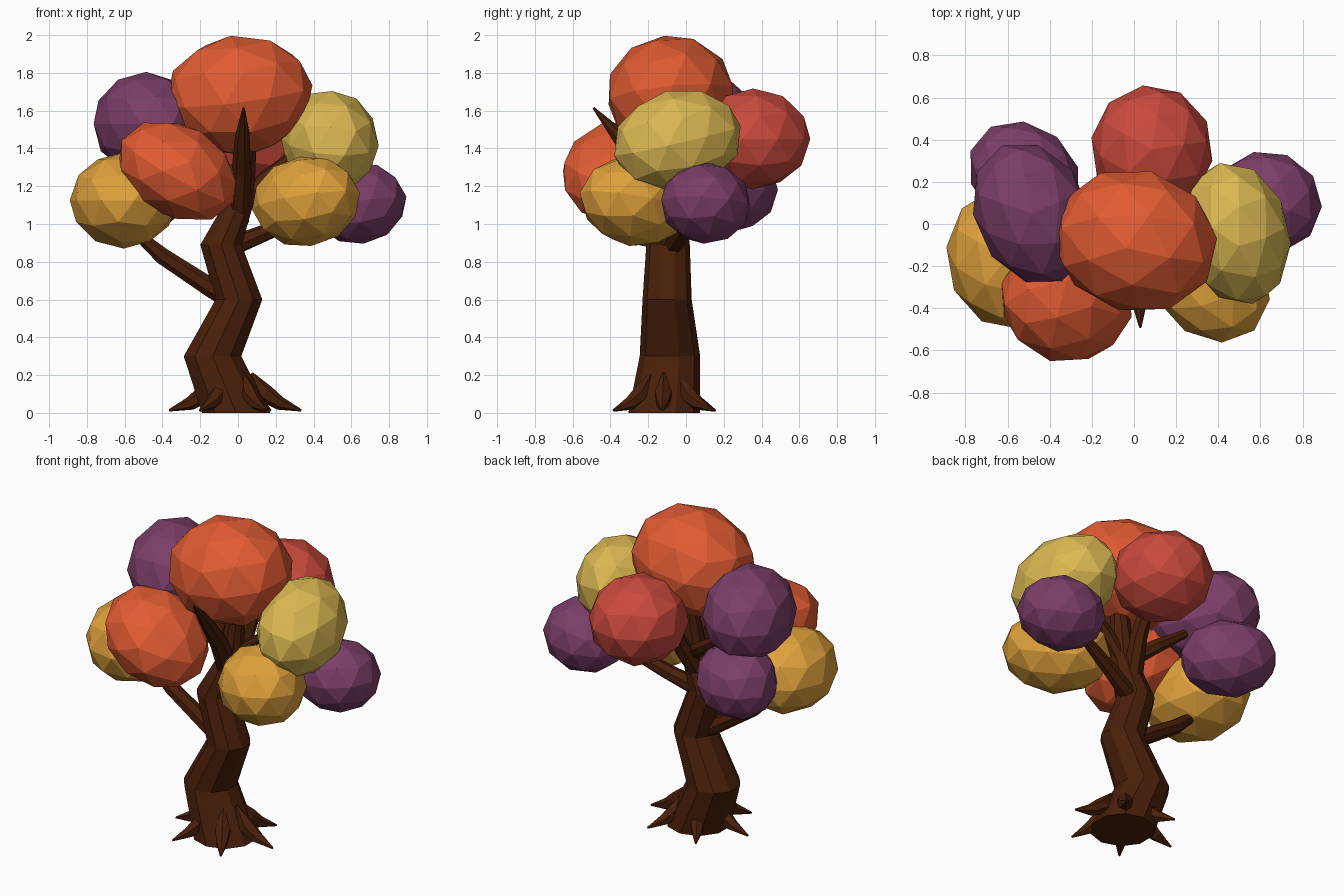
import bpy, bmesh, math
from mathutils import Vector, Matrix, Euler

cube = bpy.data.objects.get("Cube")
if cube:
    bpy.data.objects.remove(cube, do_unlink=True)


def material(name, rgb):
    mat = bpy.data.materials.new(name)
    mat.use_nodes = True
    color = (*rgb, 1)
    mat.diffuse_color = color
    bsdf = mat.node_tree.nodes["Principled BSDF"]
    bsdf.inputs["Base Color"].default_value = color
    bsdf.inputs["Roughness"].default_value = 0.9
    return mat


bark = material("bark_brown", (0.068, 0.014, 0.003))
orange = material("leaf_orange", (0.75, 0.105, 0.032))
amber = material("leaf_amber", (0.75, 0.36, 0.045))
yellow = material("leaf_yellow", (0.71, 0.48, 0.085))
red = material("leaf_red", (0.59, 0.067, 0.046))
purple = material("leaf_purple", (0.2, 0.048, 0.14))


def finish(name, bm, mat):
    bmesh.ops.recalc_face_normals(bm, faces=bm.faces)
    mesh = bpy.data.meshes.new(name)
    bm.to_mesh(mesh)
    bm.free()
    mesh.materials.append(mat)
    obj = bpy.data.objects.new(name, mesh)
    bpy.context.collection.objects.link(obj)


def tube(name, path, radii, sides, level=False):
    """Faceted tube through the path; level keeps every ring horizontal."""
    bm = bmesh.new()
    points = [Vector(p) for p in path]
    rings = []
    for i, (p, r) in enumerate(zip(points, radii)):
        along = points[min(i + 1, len(points) - 1)] - points[max(i - 1, 0)]
        turn = Matrix() if level else along.to_track_quat("Z", "Y").to_matrix().to_4x4()
        ring = []
        for k in range(sides):
            a = math.tau * (k + 0.5) / sides
            ring.append(bm.verts.new(p + turn @ Vector((r * math.cos(a), r * math.sin(a), 0))))
        rings.append(ring)
    for low, high in zip(rings, rings[1:]):
        for k in range(sides):
            n = (k + 1) % sides
            bm.faces.new((low[k], low[n], high[n], high[k]))
    bm.faces.new(rings[0][::-1])
    bm.faces.new(rings[-1])
    finish(name, bm, bark)


def foliage(name, center, size, tilt, mat):
    """Flat-faced ellipsoid clump of leaves."""
    bm = bmesh.new()
    bmesh.ops.create_icosphere(bm, subdivisions=2, radius=1.02)
    turn = Euler([math.radians(t) for t in tilt]).to_matrix().to_4x4()
    bm.transform(Matrix.Translation(center) @ turn @ Matrix.Diagonal((*size, 1)))
    finish(name, bm, mat)


# Crooked trunk
tube("trunk",
     [(-0.01, -0.115, 0), (-0.135, -0.085, 0.3), (0.005, -0.1, 0.6),
      (-0.09, -0.095, 0.89), (0.01, -0.09, 1.12), (0.045, -0.08, 1.42)],
     [0.19, 0.16, 0.13, 0.115, 0.08, 0.055], 10, level=True)

# Branches reaching into the foliage
tube("low_right_branch",
     [(0, -0.1, 0.58), (-0.14, -0.1, 0.66), (-0.4, -0.1, 0.83), (-0.56, -0.1, 0.97)],
     [0.06, 0.052, 0.045, 0.025], 7)
tube("side_left_branch",
     [(-0.06, -0.08, 0.87), (0.16, -0.02, 0.96), (0.5, 0.06, 1.1)],
     [0.055, 0.045, 0.025], 7)
tube("upper_left_branch",
     [(0.0, -0.08, 1.08), (0.14, -0.08, 1.24), (0.36, -0.05, 1.42)],
     [0.05, 0.04, 0.02], 7)
tube("upper_right_branch",
     [(0, -0.06, 1.1), (-0.14, 0.03, 1.21), (-0.32, 0.08, 1.34)],
     [0.05, 0.042, 0.025], 7)
tube("back_branch",
     [(-0.04, -0.06, 1.0), (0.01, 0.05, 1.2), (0.025, 0.16, 1.4)],
     [0.06, 0.052, 0.04], 7)
tube("front_spike",
     [(0, -0.09, 1.02), (0.02, -0.22, 1.28), (0.025, -0.36, 1.47), (0.03, -0.49, 1.615)],
     [0.06, 0.055, 0.04, 0.006], 7)

# Roots spread around the base
for i in range(6):
    a = math.tau * i / 6 - 0.04
    c, s = math.cos(a), math.sin(a)
    profile = [(0.25, 0.21), (0.46, 0.1), (0.68, 0.05), (1, 0.013)]
    tube(f"root_{i + 1}",
         [(-0.015 + 0.35 * c * t, -0.115 + 0.305 * s * t, z) for t, z in profile],
         [0.008, 0.05, 0.036, 0.006], 6)

# Leaf clumps
foliage("crown_top", (0.005, -0.08, 1.68), (0.39, 0.335, 0.315), (8, -6, -14), orange)
foliage("crown_front_right", (-0.32, -0.36, 1.28), (0.335, 0.295, 0.24), (0, 30, -15), orange)
foliage("crown_low_right", (-0.605, -0.165, 1.125), (0.28, 0.33, 0.25), (0, 0, 10), amber)
foliage("crown_low_left", (0.36, -0.27, 1.12), (0.255, 0.315, 0.235), (-10, 0, 42), amber)
foliage("crown_left", (0.485, -0.045, 1.44), (0.25, 0.345, 0.265), (13, 0, 13), yellow)
foliage("crown_side_left", (0.637, 0.105, 1.11), (0.255, 0.235, 0.212), (0, -8, -22), purple)
foliage("crown_back", (0.085, 0.355, 1.45), (0.285, 0.3, 0.262), (0, 0, 8), red)
foliage("crown_upper_right", (-0.485, 0.05, 1.53), (0.265, 0.345, 0.27), (0, 0, 24), purple)
foliage("crown_back_right", (-0.52, 0.23, 1.18), (0.28, 0.235, 0.22), (0, 0, -40), purple)
